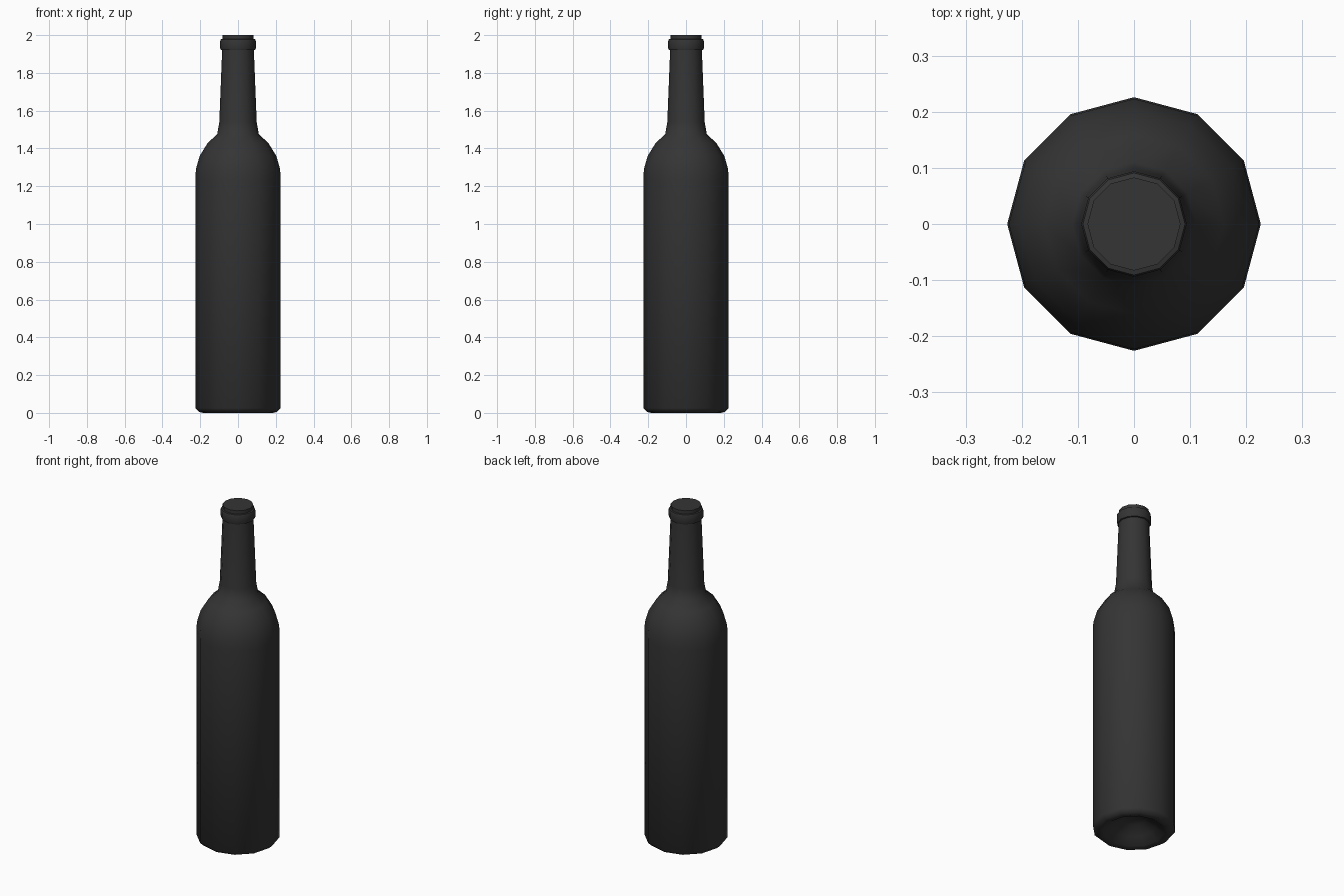
import bpy, math

if "Cube" in bpy.data.objects:
    bpy.data.objects.remove(bpy.data.objects["Cube"])

SIDES = 12

dark = bpy.data.materials.new("dark_glass")
dark.diffuse_color = (0.035, 0.035, 0.035, 1)
dark.use_nodes = True
dark.node_tree.nodes["Principled BSDF"].inputs["Base Color"].default_value = dark.diffuse_color


def lathe(name, profile, angle):
    """Revolve (radius, z) points; radius 0 becomes a pole."""
    verts, faces, rings = [], [], []
    for r, z in profile:
        n = 1 if r == 0 else SIDES
        rings.append([len(verts) + i for i in range(n)])
        for i in range(n):
            a = 2 * math.pi * i / SIDES
            verts.append((r * math.cos(a), r * math.sin(a), z))
    for lo, hi in zip(rings, rings[1:]):
        for i in range(SIDES):
            j = (i + 1) % SIDES
            if len(lo) == 1:
                faces.append((lo[0], hi[j], hi[i]))
            elif len(hi) == 1:
                faces.append((lo[i], lo[j], hi[0]))
            else:
                faces.append((lo[i], lo[j], hi[j], hi[i]))
    mesh = bpy.data.meshes.new(name)
    mesh.from_pydata(verts, [], faces)
    mesh.materials.append(dark)
    ob = bpy.data.objects.new(name, mesh)
    bpy.context.collection.objects.link(ob)
    bpy.ops.object.select_all(action='DESELECT')
    ob.select_set(True)
    bpy.context.view_layer.objects.active = ob
    bpy.ops.object.shade_smooth_by_angle(angle=math.radians(angle))
    return ob


# Bottle: hollow punt underneath, body, shoulder, neck, lip ring, flat mouth
lathe("bottle", [
    (0, 0.09), (0.06, 0.08), (0.12, 0.04), (0.165, 0.006),
    (0.185, 0.0), (0.205, 0.005), (0.226, 0.025),
    (0.226, 1.23), (0.223, 1.29), (0.203, 1.36), (0.16, 1.43), (0.11, 1.475),
    (0.099, 1.54), (0.084, 1.92),
    (0.091, 1.922), (0.094, 1.93), (0.094, 1.97), (0.091, 1.978),
    (0.083, 1.98), (0.083, 2.0), (0, 2.0)], 50)
